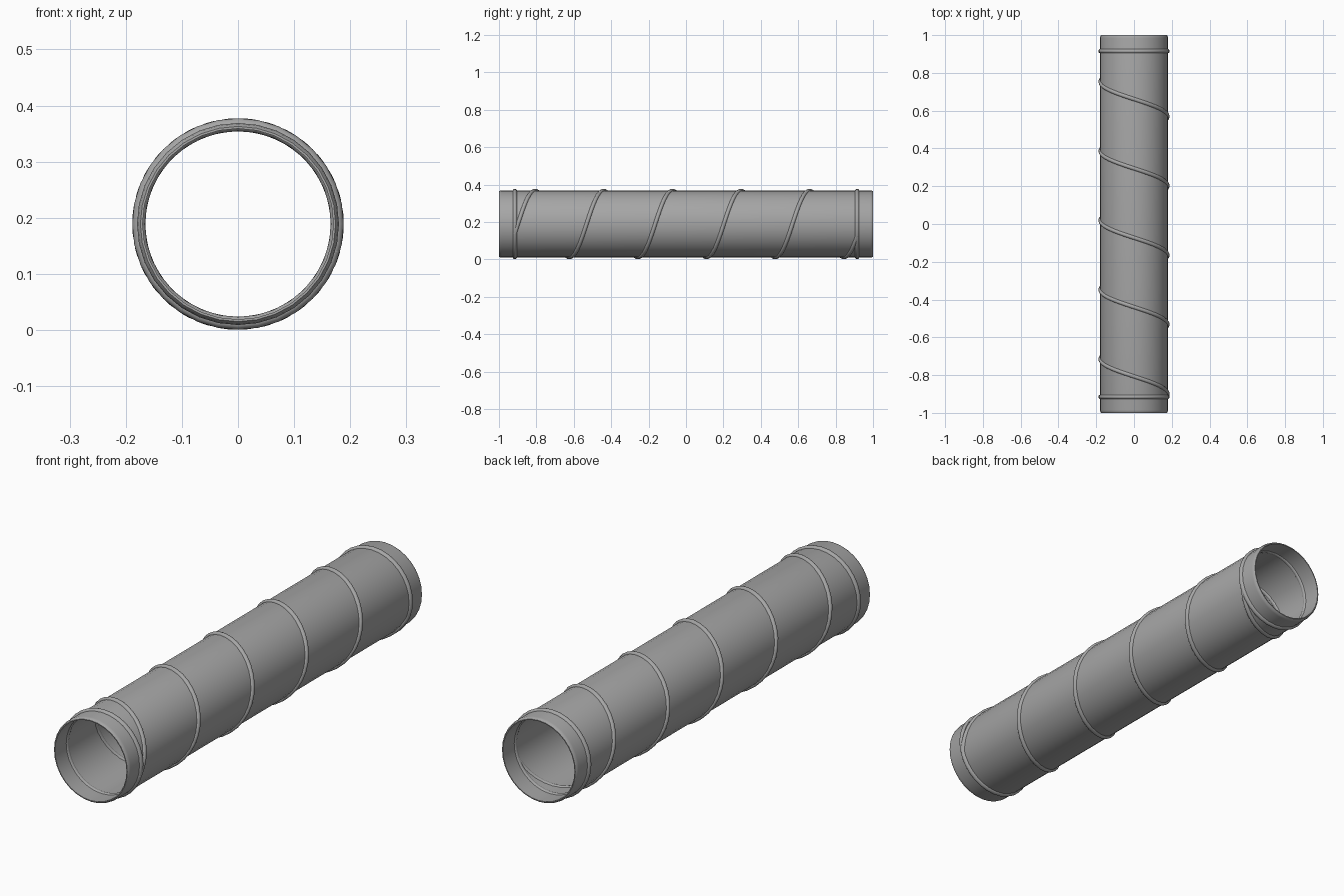
import bpy, bmesh, math

if "Cube" in bpy.data.objects:
    bpy.data.objects.remove(bpy.data.objects["Cube"])

SIDES = 32          # segments around the pipe
CZ = 0.189          # height of the pipe axis
PITCH = 0.367       # helix advance per turn
RING_Y = 0.915      # end ring position

steel = bpy.data.materials.new("grey steel")
steel.diffuse_color = (0.38, 0.38, 0.38, 1)
steel.use_nodes = True
steel.node_tree.nodes["Principled BSDF"].inputs["Base Color"].default_value = steel.diffuse_color


def sweep(name, section, y0, angle0, turns, pitch, closed):
    """Carry a closed (radius, y) section around the y axis, advancing by pitch."""
    bm = bmesh.new()
    n = round(SIDES * turns)
    rows = []
    for i in range(n if closed else n + 1):
        t = turns * i / n
        a = angle0 + 2 * math.pi * t
        rows.append([bm.verts.new((r * math.cos(a), y0 + pitch * t + y,
                                   CZ + r * math.sin(a))) for r, y in section])
    m = len(section)
    for i in range(n):
        p, q = rows[i], rows[(i + 1) % len(rows)]
        for j in range(m):
            k = (j + 1) % m
            bm.faces.new((p[j], p[k], q[k], q[j]))
    if not closed:
        bm.faces.new(rows[0])
        bm.faces.new(rows[-1])
    bmesh.ops.recalc_face_normals(bm, faces=bm.faces[:])
    me = bpy.data.meshes.new(name)
    bm.to_mesh(me)
    bm.free()
    me.materials.append(steel)
    ob = bpy.data.objects.new(name, me)
    bpy.context.collection.objects.link(ob)
    bpy.ops.object.select_all(action='DESELECT')
    ob.select_set(True)
    bpy.context.view_layer.objects.active = ob
    bpy.ops.object.shade_smooth_by_angle(angle=math.radians(40))
    return ob


# Thin pipe wall with slightly turned-in ends
wall = [(0.180, -0.985), (0.180, 0.985), (0.178, 0.995), (0.174, 1.0),
        (0.170, 1.0), (0.170, -1.0), (0.174, -1.0), (0.178, -0.995)]
sweep("pipe_wall", wall, 0, 0, 1, 0, True)

# Round bead section shared by the end rings and the spiral seam
bead = [(0.177 + 0.0115 * math.cos(2 * math.pi * k / 12),
         0.0115 * math.sin(2 * math.pi * k / 12)) for k in range(12)]

# End rings
for label, y in (("front", -RING_Y), ("back", RING_Y)):
    sweep(label + "_ring", bead, y, 0, 1, 0, True)

# Spiral seam, crossing the top of the pipe at y = -0.073
start = math.pi / 2 + 2 * math.pi * (-RING_Y + 0.073) / PITCH
sweep("spiral_seam", bead, -RING_Y, start, 2 * RING_Y / PITCH, PITCH, False)
